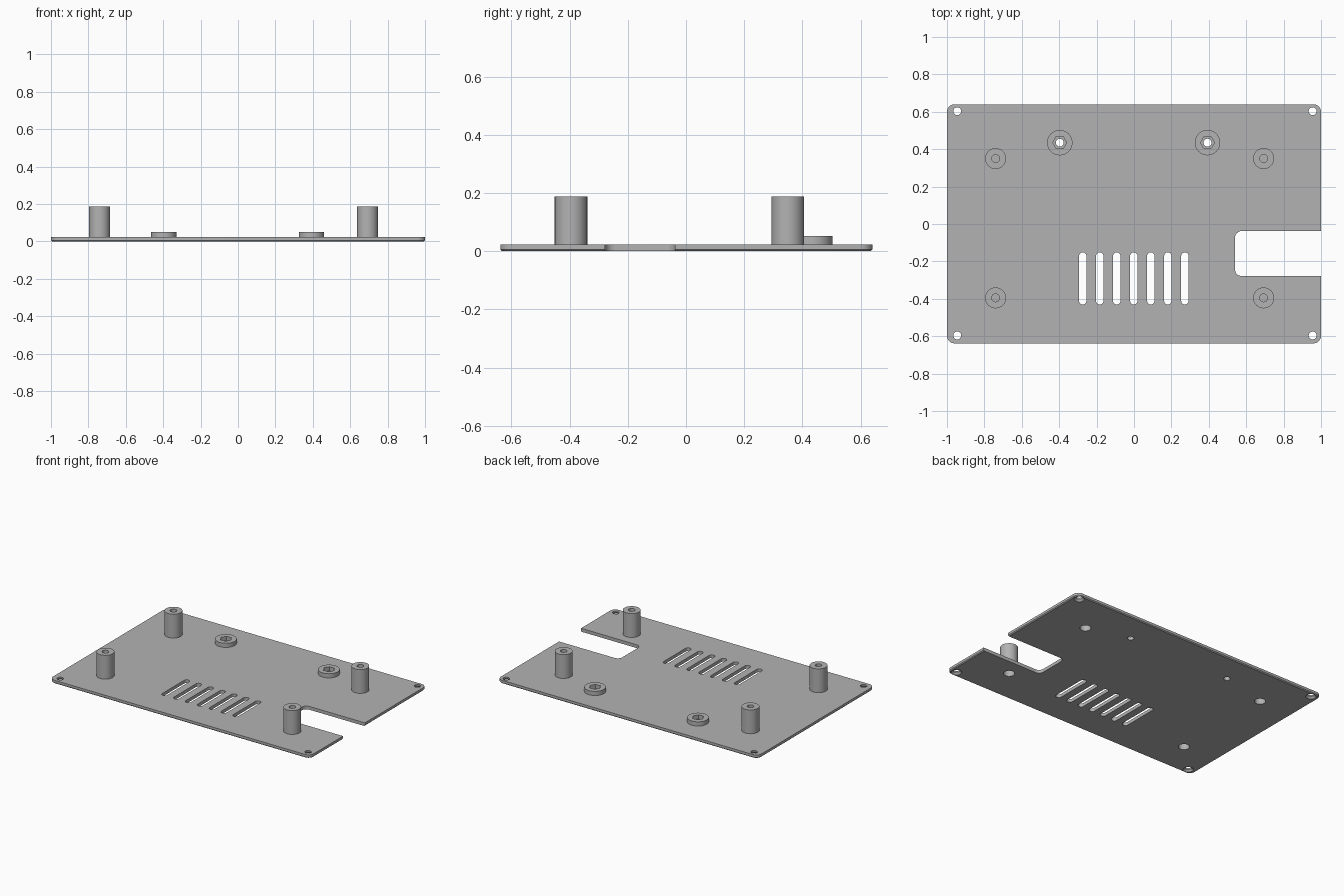
import bpy, bmesh
from math import cos, sin, pi, radians

cube = bpy.data.objects.get("Cube")
if cube:
    bpy.data.objects.remove(cube, do_unlink=True)

grey = bpy.data.materials.new("light_grey")
grey.use_nodes = True
colour = (0.45, 0.45, 0.45, 1)
grey.diffuse_color = colour
grey.node_tree.nodes["Principled BSDF"].inputs["Base Color"].default_value = colour

THICK = 0.023
POST_TOP = 0.188
BOSS_TOP = 0.052
BORE = 0.021
RECESS = 0.035
POSTS = [(x, y) for x in (-0.74, 0.693) for y in (-0.395, 0.35)]
BOSSES = [(-0.397, 0.435), (0.393, 0.435)]
CORNERS = [(x, y) for x in (-0.945, 0.955) for y in (-0.596, 0.603)]


def rounded(cx, cy, hx, hy, r, steps=8):
    """Outline of a rounded rectangle."""
    pts = []
    for q, (sx, sy) in enumerate([(1, 1), (-1, 1), (-1, -1), (1, -1)]):
        for i in range(steps + 1):
            a = (q + i / steps) * pi / 2
            pts.append((cx + sx * (hx - r) + r * cos(a),
                        cy + sy * (hy - r) + r * sin(a)))
    return pts


def circle(cx, cy, r, n=32):
    return [(cx + r * cos(2 * pi * i / n), cy + r * sin(2 * pi * i / n))
            for i in range(n)]


def loft(bm, rings, closed=False):
    """Skin a stack of (outline, z); closed joins the last ring to the first."""
    loops = [[bm.verts.new((x, y, z)) for x, y in pts] for pts, z in rings]
    pairs = list(zip(loops, loops[1:]))
    if closed:
        pairs.append((loops[-1], loops[0]))
    else:
        bm.faces.new(loops[0][::-1])
        bm.faces.new(loops[-1])
    for low, high in pairs:
        n = len(low)
        for i in range(n):
            j = (i + 1) % n
            bm.faces.new((low[i], low[j], high[j], high[i]))


def finish(bm, name):
    bmesh.ops.recalc_face_normals(bm, faces=bm.faces)
    mesh = bpy.data.meshes.new(name)
    bm.to_mesh(mesh)
    bm.free()
    mesh.materials.append(grey)
    obj = bpy.data.objects.new(name, mesh)
    bpy.context.collection.objects.link(obj)
    return obj


def activate(obj):
    bpy.ops.object.select_all(action='DESELECT')
    obj.select_set(True)
    bpy.context.view_layer.objects.active = obj


def smooth(obj):
    activate(obj)
    bpy.ops.object.shade_smooth_by_angle(angle=radians(30))


def cut(obj, cutter):
    cutter.hide_render = True
    mod = obj.modifiers.new("cut", 'BOOLEAN')
    mod.operation = 'DIFFERENCE'
    mod.solver = 'EXACT'
    mod.object = cutter
    activate(obj)
    bpy.ops.object.modifier_apply(modifier=mod.name)
    bpy.data.objects.remove(cutter, do_unlink=True)


# Base plate with a chamfered lower rim
bm = bmesh.new()
rim = 0.006
outer = rounded(0, 0.001, 1, 0.639, 0.04)
loft(bm, [(rounded(0, 0.001, 1 - rim, 0.639 - rim, 0.04 - rim), 0),
          (outer, rim), (outer, THICK)])
plate = finish(bm, "base_plate")

# Side notch, vent slots, screw holes
bm = bmesh.new()
low, high = -0.05, 0.08


def prism(outline):
    loft(bm, [(outline, low), (outline, high)])


prism(rounded(0.84, -0.158, 0.3, 0.12, 0.035))
for i in range(7):
    prism(rounded((i - 3) * 0.091 - 0.001, -0.291, 0.0195, 0.139, 0.0185))
for x, y in POSTS:
    prism(circle(x, y, RECESS))
for x, y in BOSSES:
    prism(circle(x, y, BORE))
for x, y in CORNERS:
    wide, narrow = circle(x, y, 0.033), circle(x, y, BORE)
    loft(bm, [(wide, low), (wide, 0), (narrow, 0.013), (narrow, high)])
cut(plate, finish(bm, "plate_cutouts"))
smooth(plate)

# Standoff posts: blind bore above, screw-head recess below
for k, (x, y) in enumerate(POSTS):
    bm = bmesh.new()
    profile = [(0.001, 0.09), (RECESS, 0.09), (RECESS, THICK), (0.056, THICK),
               (0.056, POST_TOP), (BORE, POST_TOP), (BORE, 0.095), (0.001, 0.095)]
    loft(bm, [(circle(x, y, r), z) for r, z in profile])
    smooth(finish(bm, f"standoff_post_{k + 1}"))

# Low bosses with hexagonal nut pockets
for k, (x, y) in enumerate(BOSSES):
    bm = bmesh.new()
    ring = circle(x, y, 0.068)
    loft(bm, [(ring, THICK), (ring, BOSS_TOP)])
    boss = finish(bm, f"nut_boss_{k + 1}")
    bm = bmesh.new()
    prism(circle(x, y, 0.037, 6))
    cut(boss, finish(bm, "nut_pocket"))
    smooth(boss)
